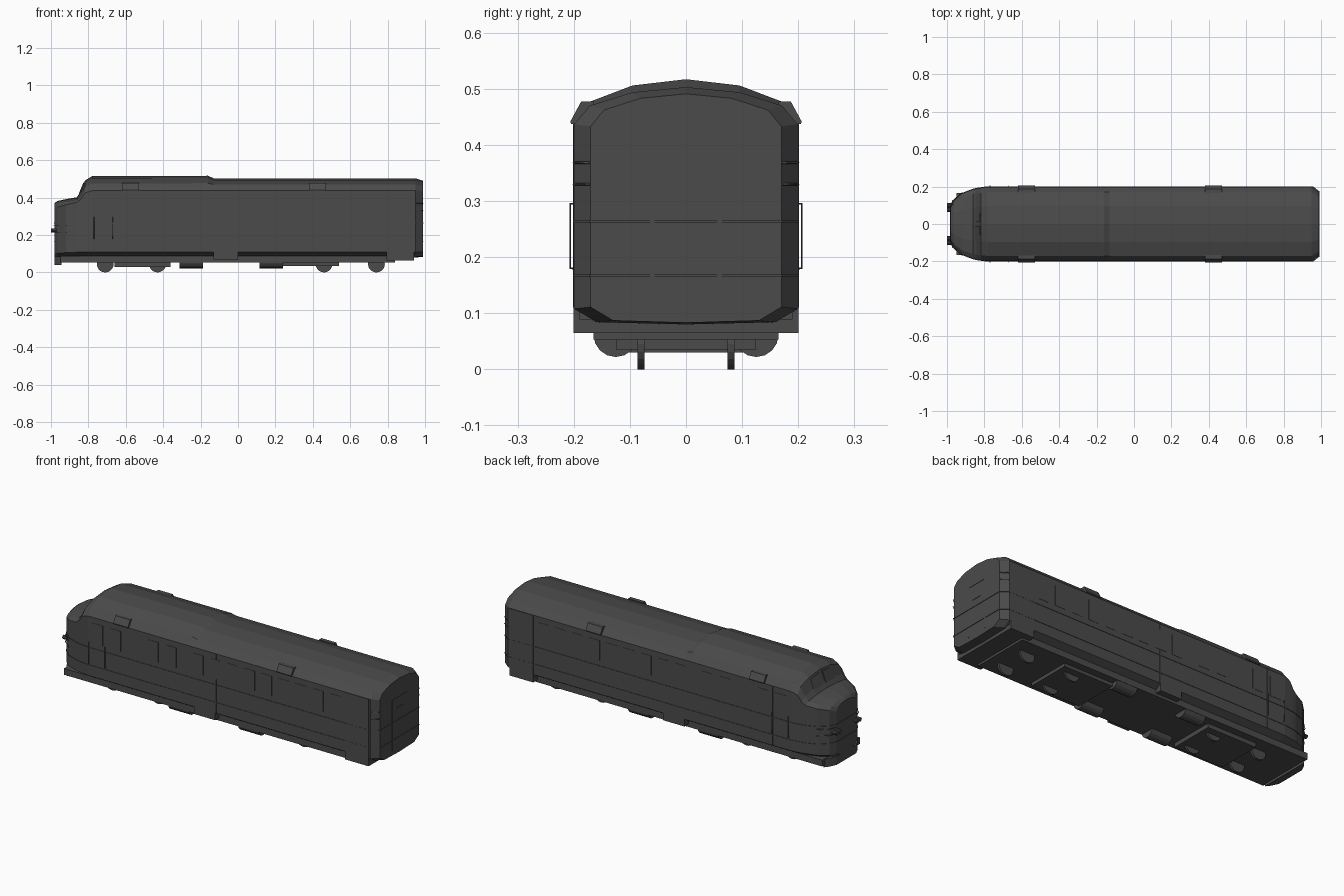
import bpy, bmesh, math
from mathutils import Matrix

if "Cube" in bpy.data.objects:
    bpy.data.objects.remove(bpy.data.objects["Cube"])

charcoal = bpy.data.materials.new("charcoal")
charcoal.diffuse_color = (0.07, 0.07, 0.07, 1)
charcoal.use_nodes = True
charcoal.node_tree.nodes["Principled BSDF"].inputs["Base Color"].default_value = charcoal.diffuse_color


def finish(name, bm):
    bmesh.ops.recalc_face_normals(bm, faces=bm.faces)
    me = bpy.data.meshes.new(name)
    bm.to_mesh(me)
    bm.free()
    me.materials.append(charcoal)
    ob = bpy.data.objects.new(name, me)
    bpy.context.collection.objects.link(ob)
    return ob


def loft(name, rings, cap=True, closed=False):
    bm = bmesh.new()
    vs = [[bm.verts.new(p) for p in r] for r in rings]
    pairs = list(zip(vs, vs[1:])) + ([(vs[-1], vs[0])] if closed else [])
    for a, b in pairs:
        for i in range(len(a)):
            j = (i + 1) % len(a)
            bm.faces.new((a[i], a[j], b[j], b[i]))
    if cap:
        bm.faces.new(vs[0])
        bm.faces.new(vs[-1])
    return finish(name, bm)


def boxes(name, spans):
    """One object from (x0, x1, y0, y1, z0, z1) spans."""
    bm = bmesh.new()
    for x0, x1, y0, y1, z0, z1 in spans:
        m = Matrix.Translation(((x0 + x1) / 2, (y0 + y1) / 2, (z0 + z1) / 2))
        m = m @ Matrix.Diagonal((x1 - x0, abs(y1 - y0), z1 - z0, 1))
        bmesh.ops.create_cube(bm, size=1, matrix=m)
    return finish(name, bm)


def cylinder(name, centre, r, length, axis, n=16):
    bm = bmesh.new()
    rot = Matrix.Rotation(math.pi / 2, 4, 'Y' if axis == 'x' else 'X')
    bmesh.ops.create_cone(bm, cap_ends=True, segments=n, radius1=r, radius2=r,
                          depth=length, matrix=Matrix.Translation(centre) @ rot)
    return finish(name, bm)


def tube(name, pts, r=0.002):
    cu = bpy.data.curves.new(name, 'CURVE')
    cu.dimensions = '3D'
    cu.bevel_depth, cu.bevel_resolution, cu.use_fill_caps = r, 0, True
    sp = cu.splines.new('POLY')
    sp.points.add(len(pts) - 1)
    for q, p in zip(sp.points, pts):
        q.co = (*p, 1)
    cu.materials.append(charcoal)
    bpy.context.collection.objects.link(bpy.data.objects.new(name, cu))


def section(x, w, zb, ze, zt):
    """Body cross-section: chamfered floor, flat wall, faceted arched roof."""
    h = zt - ze
    half = [(w - 0.04, zb + 0.004), (w, zb + 0.028), (w, ze),
            (w * 0.86, ze + h * 0.5), (w * 0.48, ze + h * 0.86)]
    pts = [(0, zb)] + half + [(0, zt)] + [(-y, z) for y, z in reversed(half)]
    return [(x, y, z) for y, z in pts]


# Body shell: nose, windshield, high front roof, lower rear roof, tapered end
shell = [(-0.982, 0.085, 0.075, 0.335, 0.37), (-0.965, 0.122, 0.075, 0.35, 0.382),
         (-0.92, 0.163, 0.078, 0.362, 0.392), (-0.862, 0.185, 0.08, 0.375, 0.402),
         (-0.842, 0.19, 0.08, 0.39, 0.432), (-0.818, 0.194, 0.08, 0.425, 0.492),
         (-0.78, 0.199, 0.08, 0.437, 0.515), (-0.16, 0.199, 0.08, 0.437, 0.517),
         (-0.13, 0.199, 0.08, 0.437, 0.503), (0.95, 0.199, 0.08, 0.437, 0.503),
         (0.988, 0.17, 0.083, 0.433, 0.491)]
loft("body_shell", [section(*s) for s in shell])

# Side window panels and vertical door seams
for s in (-1, 1):
    windows = [-0.72, -0.61, -0.38, -0.27] + [-0.105 + 0.105 * i for i in range(9)]
    boxes("side_windows", [(x - 0.032, x + 0.032, s * 0.196, s * 0.2005, 0.295, 0.405)
                           for x in windows])
    boxes("door_seams", [(x - 0.0015, x + 0.0015, s * 0.196, s * 0.2012, 0.11, 0.437)
                         for x in (-0.67, 0.005)])

# Rear gangway door frame and its small window
boxes("rear_door_frame", [(0.98, 0.99, -0.064, -0.056, 0.11, 0.39),
                          (0.98, 0.99, 0.056, 0.064, 0.11, 0.39),
                          (0.98, 0.99, -0.056, 0.056, 0.382, 0.39)])
boxes("rear_door_window", [(0.98, 0.99, -0.03, 0.03, 0.303, 0.335)])

# Belt rails wrapping the whole body
plan = [(s[0], s[1]) for s in shell]
outline = plan + [(x, -w) for x, w in reversed(plan)]


def plan_ring(d, z):
    return [(x * (1 + d), y * (1 + d * 4), z) for x, y in outline]


for z in (0.165, 0.262):
    loft("belt_rail", [plan_ring(-0.002, z), plan_ring(0.003, z),
                       plan_ring(0.003, z + 0.004), plan_ring(-0.002, z + 0.004)],
         cap=False, closed=True)

# Pilot below the nose
front = [(-0.945, 0.147), (-0.965, 0.122), (-0.982, 0.085)]
front += [(x, -y) for x, y in reversed(front)]
loft("pilot", [[(x, y, z) for x, y in front] for z in (0.04, 0.085)])

# Windshield panes either side of the centre post
for s in (-1, 1):
    pane = [(-0.850, s * 0.012, 0.424), (-0.847, s * 0.09, 0.418),
            (-0.824, s * 0.085, 0.472), (-0.826, s * 0.012, 0.482)]
    loft("windshield_pane", [pane, [(x + 0.02, y, z) for x, y, z in pane]])

# Underframe, bogies, skirts and rear vestibule panels
boxes("underframe", [(-0.95, 0.84, -0.165, 0.165, 0.053, 0.088)])
boxes("bogie_frame", [(-0.66, -0.36, -0.125, 0.125, 0.03, 0.055),
                      (0.24, 0.54, -0.125, 0.125, 0.035, 0.055)])
boxes("centre_skirt", [(-0.13, 0.0, -0.199, 0.199, 0.068, 0.12)])
boxes("rear_apron", [(0.795, 0.94, -0.19, 0.19, 0.065, 0.09)])
for s in (-1, 1):
    boxes("vestibule_panel", [(0.795, 0.94, s * 0.19, s * 0.2005, 0.065, 0.435)])

for s in (-1, 1):
    # Wheels and under-floor tanks
    for x in (-0.71, -0.43, 0.46, 0.74):
        cylinder("wheel", (x, s * 0.08, 0.045), 0.045, 0.012, 'y', 20)
    for x in (-0.25, 0.178):
        cylinder("air_tank", (x, s * 0.125, 0.062), 0.04, 0.125, 'x')
    # Eave boxes on the roof edge
    for x in (-0.575, 0.425):
        prof = [(0.165, 0.44), (0.205, 0.437), (0.206, 0.442), (0.187, 0.477), (0.165, 0.477)]
        loft("eave_box", [[(x + d, s * y, z) for y, z in prof] for d in (-0.045, 0.045)])
    # Door handrails
    for x in (-0.77, -0.67):
        tube("door_handrail", [(x, s * 0.197, 0.18), (x, s * 0.206, 0.18),
                               (x, s * 0.206, 0.295), (x, s * 0.197, 0.295)])
    # Corner grab irons at the rear
    for z in (0.33, 0.368):
        tube("grab_iron", [(0.952, s * 0.198, z), (0.956, s * 0.2, z),
                           (0.99, s * 0.174, z), (0.984, s * 0.17, z)])
    # Nose grab irons and twin headlights
    for z in (0.215, 0.25):
        tube("nose_grab_iron", [(-0.984, s * 0.09, z), (-0.97, s * 0.124, z),
                                (-0.918, s * 0.168, z)])
    for y in (0.076, 0.1):
        cylinder("headlight", (-0.98, s * y, 0.225), 0.011, 0.038, 'x', 10)
